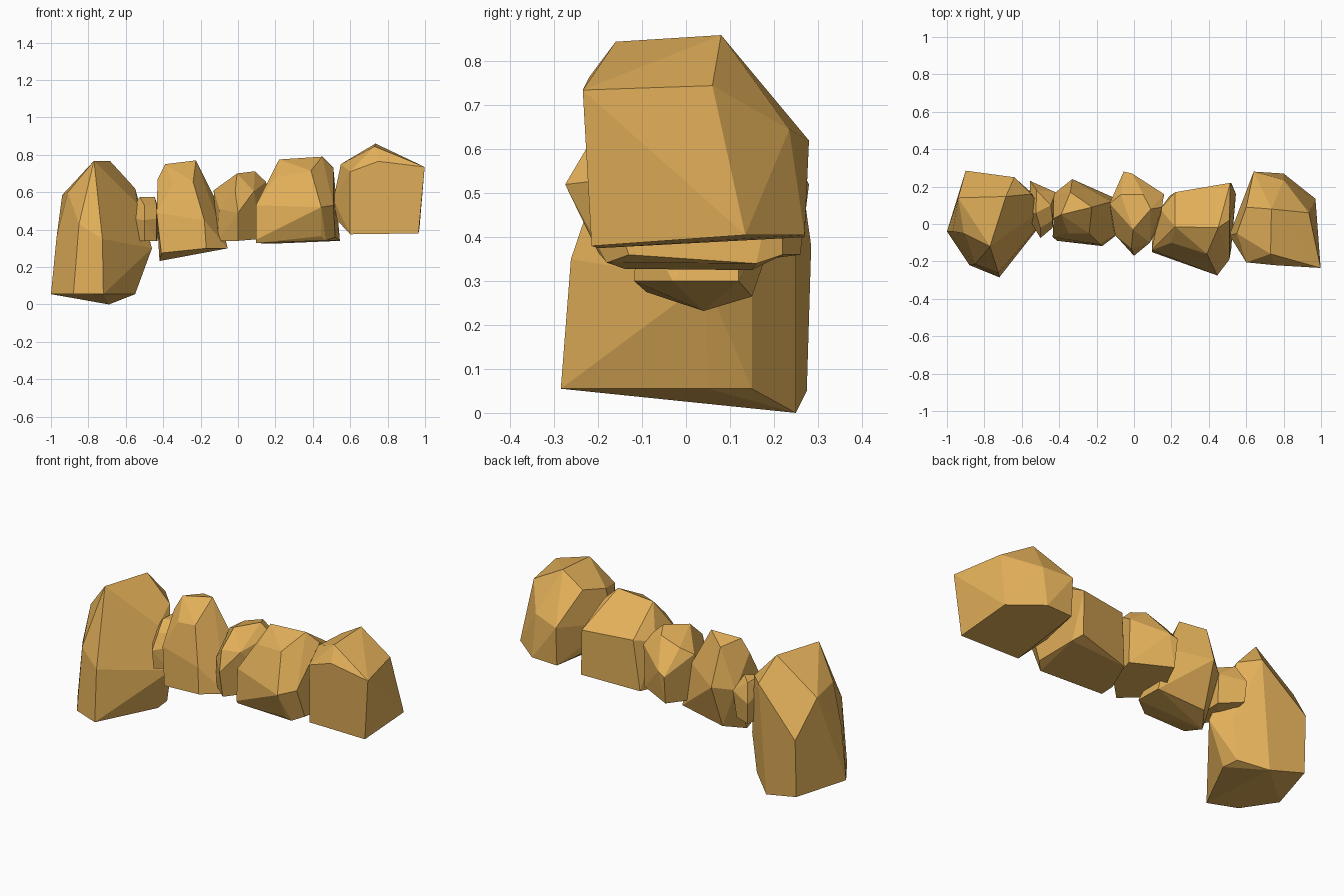
import bpy, bmesh, math

sandstone = bpy.data.materials.new("sandstone")
sandstone.diffuse_color = (0.76, 0.43, 0.10, 1)


def rock(name, base, shoulder, crown):
    """Faceted boulder: convex hull over base, shoulder and crown corners."""
    bm = bmesh.new()
    for p in base + shoulder + crown:
        bm.verts.new(p)
    hull = bmesh.ops.convex_hull(bm, input=bm.verts)
    loose = {v for v in hull["geom_interior"] + hull["geom_unused"]
             if isinstance(v, bmesh.types.BMVert)}
    bmesh.ops.delete(bm, geom=list(loose), context='VERTS')
    # merge nearly coplanar triangles into broad flat facets
    bmesh.ops.dissolve_limit(bm, angle_limit=math.radians(8),
                             verts=bm.verts, edges=bm.edges)
    bmesh.ops.recalc_face_normals(bm, faces=bm.faces)
    me = bpy.data.meshes.new(name)
    bm.to_mesh(me)
    bm.free()
    me.materials.append(sandstone)
    ob = bpy.data.objects.new(name, me)
    bpy.context.collection.objects.link(ob)


# Tall boulder at the left end, the only one touching the ground
rock("tall_end_rock",
     [(-1, -.04, .055), (-.88, -.22, .055), (-.72, -.285, .055), (-.55, .05, .055),
      (-.56, .15, .055), (-.69, .25, 0), (-.91, .12, .053), (-.9, .275, .05)],
     [(-.97, -.04, .36), (-.85, -.215, .43), (-.725, -.262, .35), (-.46, .045, .30),
      (-.53, .15, .28), (-.9, .285, .38), (-.64, .25, .63), (-.55, .16, .62),
      (-.54, .04, .54)],
     [(-.94, .14, .585), (-.91, -.05, .60), (-.695, -.11, .61), (-.77, -.12, .768),
      (-.685, .147, .768)])

# Small filler stone
rock("small_rock",
     [(-.555, .03, .34), (-.50, -.06, .34), (-.435, -.02, .34), (-.43, .15, .34),
      (-.55, .22, .36)],
     [(-.565, .03, .46), (-.50, -.075, .45), (-.435, -.02, .46), (-.555, .23, .48),
      (-.42, .17, .50)],
     [(-.56, .06, .52), (-.50, -.02, .53), (-.525, .06, .575), (-.445, .1, .575),
      (-.435, .02, .53), (-.52, .18, .575)])

# Upright stone
rock("upright_rock",
     [(-.41, -.09, .275), (-.17, -.118, .30), (-.055, -.03, .30), (-.06, .12, .30),
      (-.42, .04, .232), (-.34, .15, .265)],
     [(-.435, -.07, .49), (-.18, -.11, .45), (-.10, .0, .36), (-.43, .16, .5),
      (-.33, .24, .52), (-.12, .12, .56)],
     [(-.43, .03, .67), (-.35, -.05, .645), (-.24, -.05, .655), (-.39, .05, .75),
      (-.225, .09, .77), (-.34, .17, .73)])

# Middle stone
rock("middle_rock",
     [(-.11, -.04, .34), (0, -.14, .34), (.12, -.02, .35), (.16, .15, .36),
      (-.05, .26, .36), (-.12, .1, .34)],
     [(-.10, -.06, .51), (0, -.17, .49), (.13, -.02, .52), (.16, .16, .61),
      (-.055, .28, .52), (-.01, .27, .54), (-.13, .11, .61)],
     [(-.015, -.13, .605), (.085, -.10, .605), (-.005, -.03, .70), (.09, .08, .712),
      (.15, .09, .655), (-.07, .157, .65), (.05, .157, .69)])

# Broad stone
rock("broad_rock",
     [(.095, -.15, .345), (.445, -.20, .365), (.095, -.14, .328), (.47, -.18, .342),
      (.52, -.13, .36), (.545, .16, .34), (.1, -.05, .328), (.19, .15, .325),
      (.52, .22, .36)],
     [(.095, -.14, .53), (.445, -.275, .52), (.51, -.19, .53), (.22, .17, .62),
      (.515, .22, .62), (.14, .08, .60)],
     [(.2, -.10, .68), (.39, -.16, .715), (.22, -.015, .775), (.45, -.02, .79),
      (.51, .02, .73)])

# Blocky boulder at the right end
rock("blocky_end_rock",
     [(.6, -.2, .375), (.965, -.215, .38), (.97, .135, .405), (.80, .27, .405),
      (.64, .27, .40), (.53, -.06, .45)],
     [(.51, -.06, .56), (.6, -.205, .71), (.75, -.22, .765), (.998, -.235, .735),
      (.935, .06, .745), (.80, .235, .645), (.64, .28, .62)],
     [(.55, -.05, .75), (.6, .09, .78), (.73, -.16, .845), (.735, .08, .86)])
